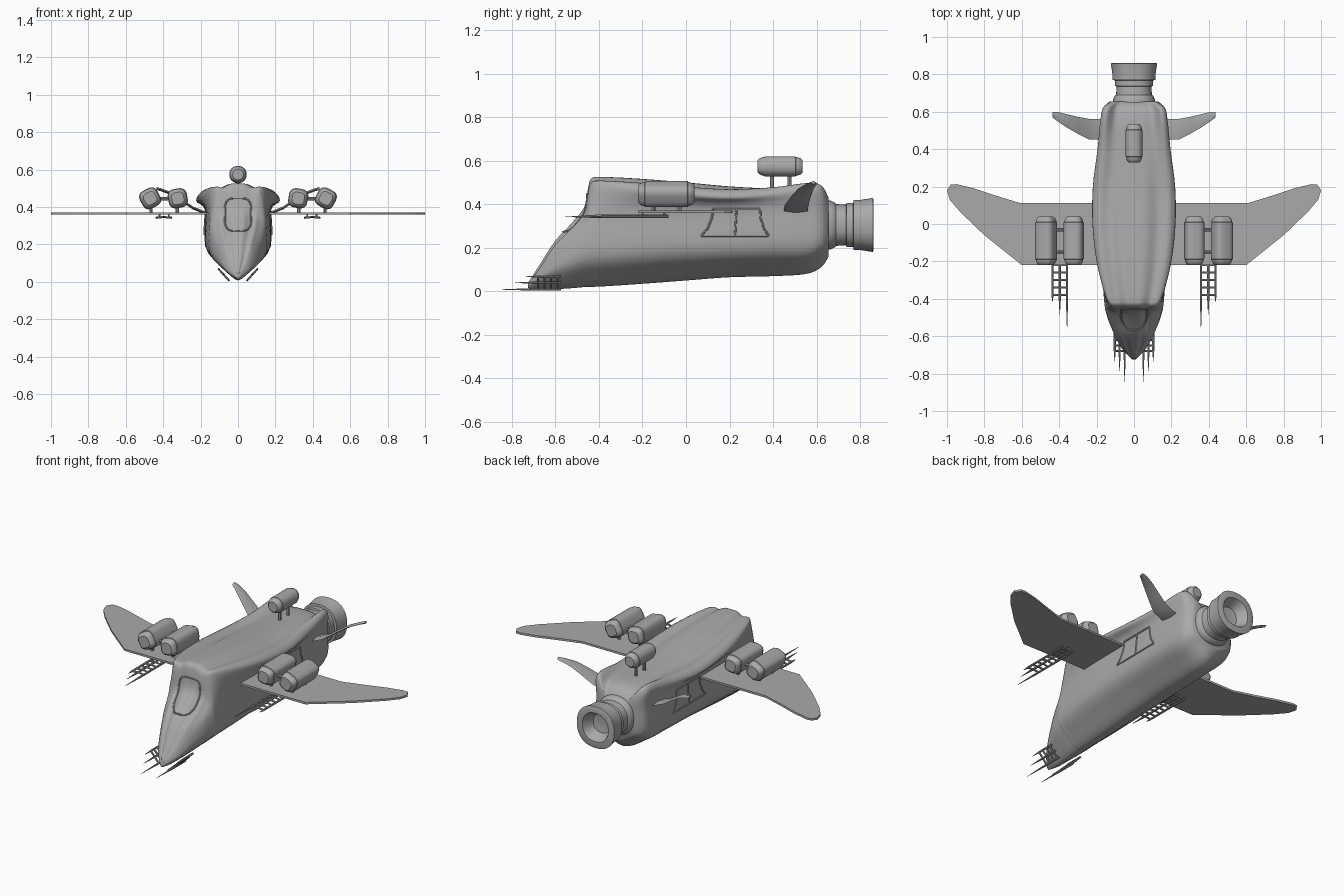
import bpy, bmesh, math
from mathutils import Vector, Matrix
from mathutils.bvhtree import BVHTree

if "Cube" in bpy.data.objects:
    bpy.data.objects.remove(bpy.data.objects["Cube"])

grey = bpy.data.materials.new("hull_grey")
grey.diffuse_color = (0.4, 0.4, 0.4, 1)
grey.use_nodes = True
grey.node_tree.nodes["Principled BSDF"].inputs["Base Color"].default_value = grey.diffuse_color


def finish(name, bm, mirror=False, angle=35):
    bmesh.ops.remove_doubles(bm, verts=bm.verts, dist=1e-5)
    bmesh.ops.recalc_face_normals(bm, faces=bm.faces)
    me = bpy.data.meshes.new(name)
    bm.to_mesh(me)
    bm.free()
    me.materials.append(grey)
    ob = bpy.data.objects.new(name, me)
    bpy.context.collection.objects.link(ob)
    bpy.ops.object.select_all(action='DESELECT')
    ob.select_set(True)
    bpy.context.view_layer.objects.active = ob
    bpy.ops.object.shade_smooth_by_angle(angle=math.radians(angle))
    if mirror:
        ob.modifiers.new("mirror", 'MIRROR').use_mirror_merge = False
    return ob


def spline(pts, sub, closed=False):
    """Catmull-Rom curve through the points."""
    pts = [Vector(p) for p in pts]
    n, out = len(pts), []
    for i in range(n if closed else n - 1):
        if closed:
            a, b, c, d = (pts[(i + k) % n] for k in (-1, 0, 1, 2))
        else:
            a, b, c, d = pts[max(i - 1, 0)], pts[i], pts[i + 1], pts[min(i + 2, n - 1)]
        for k in range(sub):
            t = k / sub
            out.append(0.5 * (2 * b + (c - a) * t + (2 * a - 5 * b + 4 * c - d) * t * t
                              + (3 * b - a - 3 * c + d) * t ** 3))
    if not closed:
        out.append(pts[-1])
    return out


def loft(bm, rings):
    rows = [[bm.verts.new(p) for p in r] for r in rings]
    n = len(rows[0])
    for a, b in zip(rows, rows[1:]):
        for i in range(n):
            bm.faces.new((a[i], a[(i + 1) % n], b[(i + 1) % n], b[i]))
    bm.faces.new(rows[0])
    bm.faces.new(rows[-1])


def lathe(bm, profile, centre, power=2, roll=0, segs=40):
    """Turn (y, radius) pairs about the y direction; power > 2 squares the section."""
    rings = []
    for y, r in profile:
        ring = []
        for i in range(segs):
            t = 2 * math.pi * i / segs
            c, s = math.cos(t), math.sin(t)
            k = r * (abs(c) ** power + abs(s) ** power) ** (-1 / power)
            ring.append(Vector(centre) + Vector((k * math.cos(t + roll), y, k * math.sin(t + roll))))
        rings.append(ring)
    loft(bm, rings)


def rod(bm, p, q, r1, r2=None, segs=8):
    p, q = Vector(p), Vector(q)
    d = q - p
    m = Matrix.Translation((p + q) / 2) @ d.to_track_quat('Z', 'Y').to_matrix().to_4x4()
    bmesh.ops.create_cone(bm, cap_ends=True, segments=segs, radius1=r1,
                          radius2=r1 if r2 is None else r2, depth=d.length, matrix=m)


# hull stations: y, bottom z, low width, low z, side width, side z, ear width, ear z, top z
stations = [
    (-.725, .015, .008, .025, .008, .03, .006, .035, .04),
    (-.67, .008, .06, .06, .058, .085, .05, .11, .125),
    (-.6, .01, .098, .10, .095, .16, .08, .215, .232),
    (-.52, .015, .13, .13, .13, .23, .105, .295, .318),
    (-.468, .02, .145, .15, .145, .28, .112, .36, .385),
    (-.452, .02, .15, .155, .148, .30, .112, .44, .46),
    (-.435, .021, .152, .16, .15, .32, .125, .50, .517),
    (-.38, .023, .158, .165, .155, .34, .155, .508, .525),
    (-.2, .035, .17, .18, .17, .37, .20, .497, .516),
    (0, .05, .175, .19, .175, .38, .222, .48, .50),
    (.2, .065, .175, .195, .175, .38, .22, .468, .482),
    (.4, .07, .175, .2, .175, .38, .195, .478, .472),
    (.55, .08, .17, .2, .17, .38, .18, .497, .468),
    (.62, .11, .16, .22, .16, .37, .165, .488, .45),
    (.655, .16, .125, .23, .125, .36, .12, .43, .41),
]
sections = []
for y, zb, wl, zl, wm, zm, we, ze, zt in stations:
    half = [(wl * .55, zb + .4 * (zl - zb)), (wl, zl), (wm, zm), (we, ze - .17 * we), (we * .84, ze),
            (we * .58, min(ze, zt) - .03 * we), (we * .3, zt - .01 * we)]
    ring = [(0, zb)] + half + [(0, zt)] + [(-x, z) for x, z in reversed(half)]
    sections.append(spline([(x, y, z) for x, z in ring], 4, True))
columns = [spline(col, 4) for col in zip(*sections)]
bm = bmesh.new()
loft(bm, list(zip(*columns)))
tree = BVHTree.FromBMesh(bm)
finish("fuselage", bm, angle=60)

# cockpit window frame, projected onto the slanted front
bm = bmesh.new()
pts = []
for i in range(48):
    t = 2 * math.pi * i / 48
    c, s = math.cos(t), math.sin(t)
    k = (abs(c) ** 4 + abs(s) ** 4) ** -.25
    hit = tree.ray_cast(Vector((.07 * k * c, -2, .36 + .087 * k * s)), Vector((0, 1, 0)))[0]
    if hit:
        pts.append(hit)
for a, b in zip(pts, pts[1:] + pts[:1]):
    rod(bm, a, b, .005)
finish("cockpit_window_frame", bm)

# side hatch frames with a divider, projected onto the hull sides
bm = bmesh.new()
outline = [(.07, .255), (.10, .29), (.118, .335), (.125, .378), (.34, .378), (.343, .335),
           (.357, .29), (.38, .255), (.07, .255)]
for line in (outline, [(.232, .378), (.225, .255)]):
    pts = []
    for (y0, z0), (y1, z1) in zip(line, line[1:]):
        for k in range(7):
            t = k / 6
            hit = tree.ray_cast(Vector((2, y0 + (y1 - y0) * t, z0 + (z1 - z0) * t)), Vector((-1, 0, 0)))[0]
            if hit and (not pts or (hit - pts[-1]).length > 1e-4):
                pts.append(hit)
    for a, b in zip(pts, pts[1:]):
        rod(bm, a, b, .005)
finish("side_hatch_frame", bm, True)

# engine nozzle
bm = bmesh.new()
lathe(bm, [(.64, .112), (.665, .112), (.683, .103), (.69, .096), (.735, .093), (.738, .102), (.768, .102),
           (.77, .115), (.80, .115), (.858, .124), (.86, .12), (.86, .085), (.81, .06), (.80, .055),
           (.79, .0)], (0, 0, .305), 2.3)
finish("engine_nozzle", bm)


# flat wings and fins from outlines
def plate(name, outline, height, thick):
    bm = bmesh.new()
    loft(bm, [[(x, y, height(x) + dz) for x, y in outline] for dz in (-thick, thick)])
    finish(name, bm, True)


plate("main_wing", [(.12, .112), (.61, .112), (.74, .152), (.86, .192), (.95, .213), (.98, .21), (1, .18),
                    (.985, .13), (.93, .065), (.80, -.06), (.60, -.22), (.12, -.22)],
      lambda x: .366, .006)
bm = bmesh.new()
rings = []
for x, front, back, z in [(.12, .45, .56, .362), (.18, .45, .56, .37), (.24, .452, .562, .395),
                          (.30, .482, .573, .435), (.36, .516, .587, .473), (.41, .55, .60, .492),
                          (.437, .57, .60, .50)]:
    rings.append([(x, front, z), (x, (front + back) / 2, z + .008), (x, back, z),
                  (x, (front + back) / 2, z - .008)])
loft(bm, rings)
finish("tail_fin", bm, True)


# capsule pods
def pod(bm, centre, length, r, power, roll):
    half = [(0, 0), (0, .62 * r), (.008, .8 * r), (.022, .92 * r), (.03, .94 * r), (.032, r)]
    lathe(bm, [(y - length / 2, q) for y, q in half] + [(length / 2 - y, q) for y, q in reversed(half)],
          centre, power, roll)


bm = bmesh.new()
pod(bm, (.322, -.09, .447), .26, .052, 3.2, math.radians(-10))
pod(bm, (.47, -.09, .447), .26, .053, 3.2, math.radians(-28))
finish("wing_pod", bm, True)
bm = bmesh.new()
for y in (-.15, -.03):
    rod(bm, (.35, y, .445), (.44, y, .445), .009)
    for x in (.325, .465):
        rod(bm, (x, y, .36), (x, y, .42), .009)
finish("wing_pod_strut", bm, True)

bm = bmesh.new()
pod(bm, (0, .432, .574), .205, .046, 2.2, 0)
finish("top_pod", bm)
bm = bmesh.new()
for y in (.395, .475):
    rod(bm, (0, y, .45), (0, y, .545), .009)
finish("top_pod_leg", bm)


# lattice antennas: tapered rods joined by cross bars
def lattice(name, rods, start, bars, r):
    bm = bmesh.new()
    for x, z, mid, tip in rods:
        rod(bm, (x, start, z), (x, mid, z), r)
        rod(bm, (x, mid, z), (x, tip, z), r, .001)
    for y in bars:
        for a, b in zip(rods, rods[1:]):
            rod(bm, (a[0], y, a[1]), (b[0], y, b[1]), r * .9)
    finish(name, bm, True)


lattice("wing_antenna", [(.358, .343, -.41, -.555), (.397, .347, -.40, -.485), (.436, .343, -.38, -.415)],
        -.08, [-.10 - .04 * i for i in range(8)], .006)
bm = bmesh.new()
for x in (.37, .42):
    for y in (-.1, -.2):
        rod(bm, (x, y, .343), (x, y, .365), .005)
finish("wing_antenna_mount", bm, True)
lattice("nose_antenna", [(.05, .009, -.69, -.845), (.077, .04, -.68, -.785), (.103, .068, -.67, -.735)],
        -.575, [-.59, -.62, -.65, -.68], .006)
